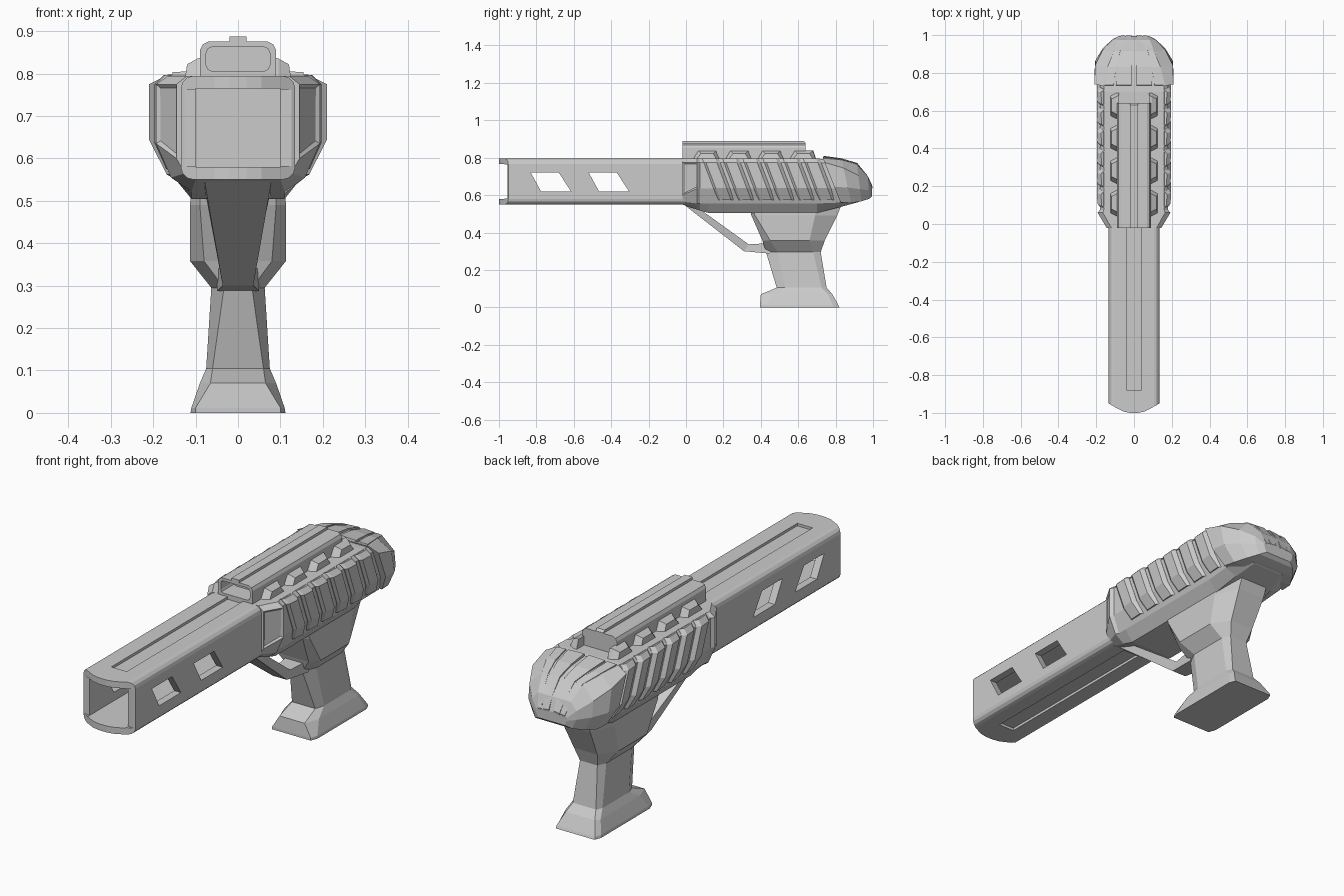
import bpy, bmesh
from math import sin, cos, pi

if "Cube" in bpy.data.objects:
    bpy.data.objects.remove(bpy.data.objects["Cube"])


def loft(name, rings):
    """Skin a list of equal-length rings of 3D points and cap both ends."""
    bm = bmesh.new()
    vs = [[bm.verts.new(p) for p in r] for r in rings]
    n = len(rings[0])
    for a, b in zip(vs, vs[1:]):
        for i in range(n):
            j = (i + 1) % n
            bm.faces.new((a[i], a[j], b[j], b[i]))
    bm.faces.new(vs[0])
    bm.faces.new(vs[-1])
    bmesh.ops.recalc_face_normals(bm, faces=bm.faces)
    me = bpy.data.meshes.new(name)
    bm.to_mesh(me)
    bm.free()
    ob = bpy.data.objects.new(name, me)
    bpy.context.collection.objects.link(ob)
    return ob


def along_y(name, pts, y0, y1):
    return loft(name, [[(x, y, z) for x, z in pts] for y in (y0, y1)])


def box(name, x0, x1, y0, y1, z0, z1):
    return along_y(name, [(x0, z0), (x1, z0), (x1, z1), (x0, z1)], y0, y1)


def mirrored(half):
    """Close a right-hand half section with its mirror image."""
    return half + [(-p[0],) + tuple(p[1:]) for p in reversed(half)]


def rounded(w, z0, z1, r, n=3):
    pts = []
    for cx, cz, a in ((w-r, z1-r, 0), (r-w, z1-r, 1), (r-w, z0+r, 2), (w-r, z0+r, 3)):
        pts += [(cx + r*cos((a + i/n)*pi/2), cz + r*sin((a + i/n)*pi/2)) for i in range(n + 1)]
    return pts


def boolean(ob, cutter, op='DIFFERENCE'):
    m = ob.modifiers.new('cut', 'BOOLEAN')
    m.operation, m.object, m.solver = op, cutter, 'EXACT'
    bpy.context.view_layer.objects.active = ob
    bpy.ops.object.modifier_apply(modifier=m.name)
    bpy.data.objects.remove(cutter)


def mirror_x(ob):
    m = ob.modifiers.new('mirror', 'MIRROR')
    m.use_axis[0] = True


# Barrel: hollow rounded box with curved lip, grooves and slanted windows
barrel = along_y('barrel', rounded(.135, .55, .795, .03), -1.02, .1)
plan = mirrored([(.2, .2), (.2, -.95), (.135, -.95), (.1, -.97), (.055, -.993), (.02, -1)])
boolean(barrel, loft('c', [[(x, y, z) for x, y in plan] for z in (.5, .9)]), 'INTERSECT')
boolean(barrel, box('c', -.1, .1, -1.1, -.04, .58, .765))
boolean(barrel, box('c', -.2, .2, -1.1, -.955, .582, .763))
boolean(barrel, box('c', -.04, .04, -.88, .05, .783, .85))
boolean(barrel, box('c', -.04, .04, -.88, .05, .5, .562))
for y in (-.83, -.52):
    win = [(y, .72), (y + .15, .72), (y + .215, .62), (y + .055, .62)]
    boolean(barrel, loft('c', [[(x, a, b) for a, b in win] for x in (-.3, .3)]))

# Main body: faceted loft along y
# y, top half-width, top z, side half-width, side low z, chamfer half-width, chamfer z, bottom half-width, bottom z
body_rings = [
    (-.02, .12, .795, .145, .60, .125, .565, .10, .55),
    (.06, .165, .795, .193, .635, .158, .555, .11, .522),
    (.075, .160, .795, .180, .635, .150, .555, .11, .517),
    (.12, .160, .795, .180, .635, .150, .555, .11, .505),
    (.70, .160, .795, .180, .635, .150, .555, .11, .505),
    (.82, .150, .785, .180, .635, .155, .560, .10, .535),
    (.92, .100, .740, .140, .640, .120, .575, .08, .562),
    (.985, .060, .650, .075, .630, .065, .605, .05, .590)]
body = loft('body', [[(x, y, z) for x, z in mirrored(
    [(tw, t), (w, t - .02), (w, lo), (cw, cz), (bw, b)])]
    for y, tw, t, w, lo, cw, cz, bw, b in body_rings])

# Recessed panels on the angled front cheeks
bm = bmesh.new()
bm.from_mesh(body.data)
cheeks = [f for f in bm.faces if f.calc_center_median().y < .05
          and abs(f.normal.x) > .4 and f.normal.y < -.3 and f.calc_area() > .008]
bmesh.ops.inset_individual(bm, faces=cheeks, thickness=.012, depth=-.006)
bm.to_mesh(body.data)
bm.free()

# Slanted side ribs, each rising toward the back
for i in range(6):
    y = .085 + i * .108
    rings = []
    for dy, out in ((0, .003), (.012, .013), (.07, .017), (.088, .001)):
        sec = [(.158 + out, .797), (.18 + out, .775), (.18 + out, .637),
               (.152 + out, .575), (.135, .585), (.135, .785)]
        rings.append([(x, y + dy + (.8 - z) * .38, z) for x, z in sec])
    mirror_x(loft('side_rib', rings))

# Rear cap: larger faceted shell with a slanted front edge
# y, slant, top half-width, top z, half-width, shoulder z, low z, bottom half-width, bottom z
cap_rings = [
    (.73, .40, .165, .798, .21, .775, .645, .168, .562),
    (.83, .22, .140, .788, .205, .745, .64, .160, .558),
    (.91, .12, .105, .765, .165, .705, .632, .130, .567),
    (.968, .05, .085, .70, .115, .665, .625, .095, .580),
    (.995, 0, .070, .640, .08, .632, .618, .068, .594)]
loft('rear_cap', [[(x, y + (.8 - z) * s, z) for x, z in mirrored(
    [(tw, t), (w, sh), (w, lo), (bw, b)])]
    for y, s, tw, t, w, sh, lo, bw, b in cap_rings])

# Raised plates over the cap, split down the middle
for name, x0, x1, lift in (('cap_inner_plate', .012, .095, .012), ('cap_outer_plate', .108, .155, .008)):
    rings = []
    for y, z, k in ((.735, .798, 1), (.83, .785, .88), (.915, .760, .68), (.972, .69, .55), (.997, .635, .45)):
        a, b = x0 * (1 if x0 < .05 else k), x1 * k
        rings.append([(a, y, z + lift), (b, y, z + lift * .7), (b, y - .008, z - .03), (a, y - .008, z - .03)])
    mirror_x(loft(name, rings))

# Top rail with a recessed front, ridge strip and side lugs
rail = along_y('top_rail', [(.09, .78), (.09, .855), (.083, .869), (.07, .876),
                            (-.07, .876), (-.083, .869), (-.09, .855), (-.09, .78)], -.02, .64)
boolean(rail, along_y('c', rounded(.075, .806, .863, .014, 2), -.1, .07))
loft('rail_ridge', [[(x, y, z) for x, z in ((-.02, .87), (.02, .87), (.02, zt), (-.02, zt))]
                    for y, zt in ((-.02, .888), (.63, .888), (.64, .878))])
for i in range(4):
    y = .04 + i * .172
    mirror_x(loft('rail_lug', [
        [(.08, y, .79), (.08, y + .14, .79), (.08, y + .125, .838), (.08, y + .02, .838)],
        [(.095, y, .79), (.095, y + .14, .79), (.095, y + .118, .836), (.095, y + .028, .836)],
        [(.125, y + .015, .79), (.125, y + .125, .79), (.12, y + .105, .822), (.12, y + .04, .822)]]))

# Grip: z, then (half-width, y) from front to back
grip_rings = [
    (0, (.10, .395), (.112, .43), (.112, .79), (.10, .82)),
    (.012, (.10, .395), (.11, .43), (.11, .785), (.10, .815)),
    (.07, (.065, .40), (.09, .47), (.09, .76), (.075, .782)),
    (.105, (.06, .485), (.075, .53), (.075, .725), (.06, .752)),
    (.295, (.033, .428), (.063, .49), (.063, .68), (.045, .72)),
    (.358, (.08, .408), (.113, .45), (.113, .66), (.06, .742)),
    (.49, (.09, .35), (.113, .37), (.113, .69), (.07, .808)),
    (.545, (.09, .335), (.11, .35), (.11, .70), (.07, .83))]
loft('grip', [[(x, y, z) for x, y in mirrored(list(half))] for z, *half in grip_rings])

# Trigger guard: tapering bent strap from body front to grip
guard = [(.08, -.015, .552, .06, .535), (.036, .31, .30, .335, .337), (.05, .45, .287, .45, .343)]
loft('trigger_guard', [[(-w, y0, z0), (w, y0, z0), (w, y1, z1), (-w, y1, z1)]
                       for w, y0, z0, y1, z1 in guard])
